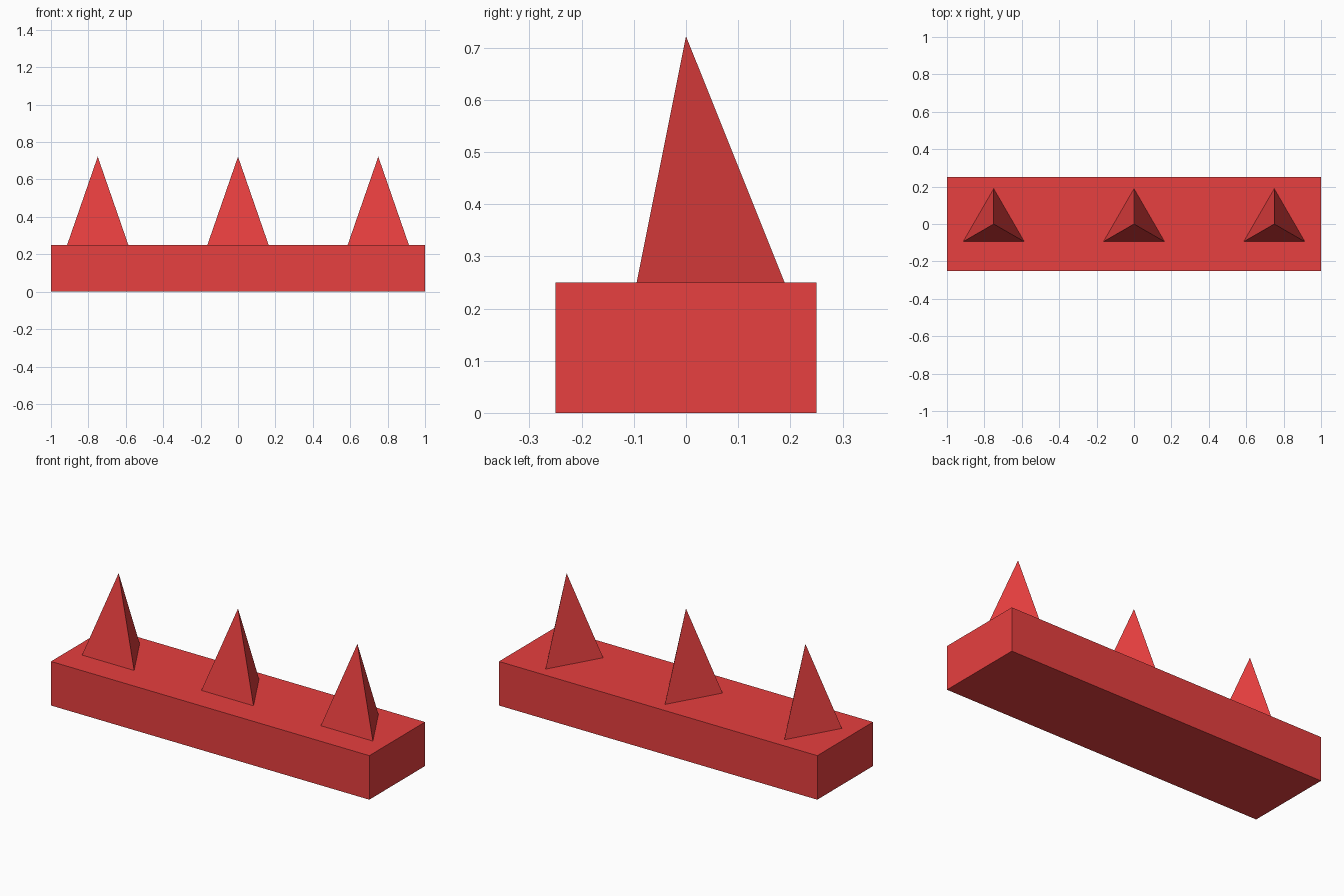
import bpy

if "Cube" in bpy.data.objects:
    bpy.data.objects.remove(bpy.data.objects["Cube"])

red = bpy.data.materials.new("red")
red.diffuse_color = (0.8, 0.05, 0.05, 1)
red.use_nodes = True
red.node_tree.nodes["Principled BSDF"].inputs["Base Color"].default_value = red.diffuse_color

BASE_H = 0.25
SPIKE_R = 0.189
SPIKE_H = 0.472


def finish(name):
    obj = bpy.context.object
    obj.name = name
    obj.data.materials.append(red)
    return obj


# Long rectangular base block
bpy.ops.mesh.primitive_cube_add(size=1, location=(0, 0, BASE_H / 2))
base = finish("base_block")
base.scale = (2, 0.5, BASE_H)
bpy.ops.object.transform_apply(location=False, rotation=False, scale=True)

# Three triangular spikes, one corner pointing to the back
for name, x in (("left", -0.75), ("middle", 0), ("right", 0.75)):
    bpy.ops.mesh.primitive_cone_add(vertices=3, radius1=SPIKE_R, radius2=0, depth=SPIKE_H,
                                    location=(x, 0, BASE_H + SPIKE_H / 2))
    finish(name + "_spike")
